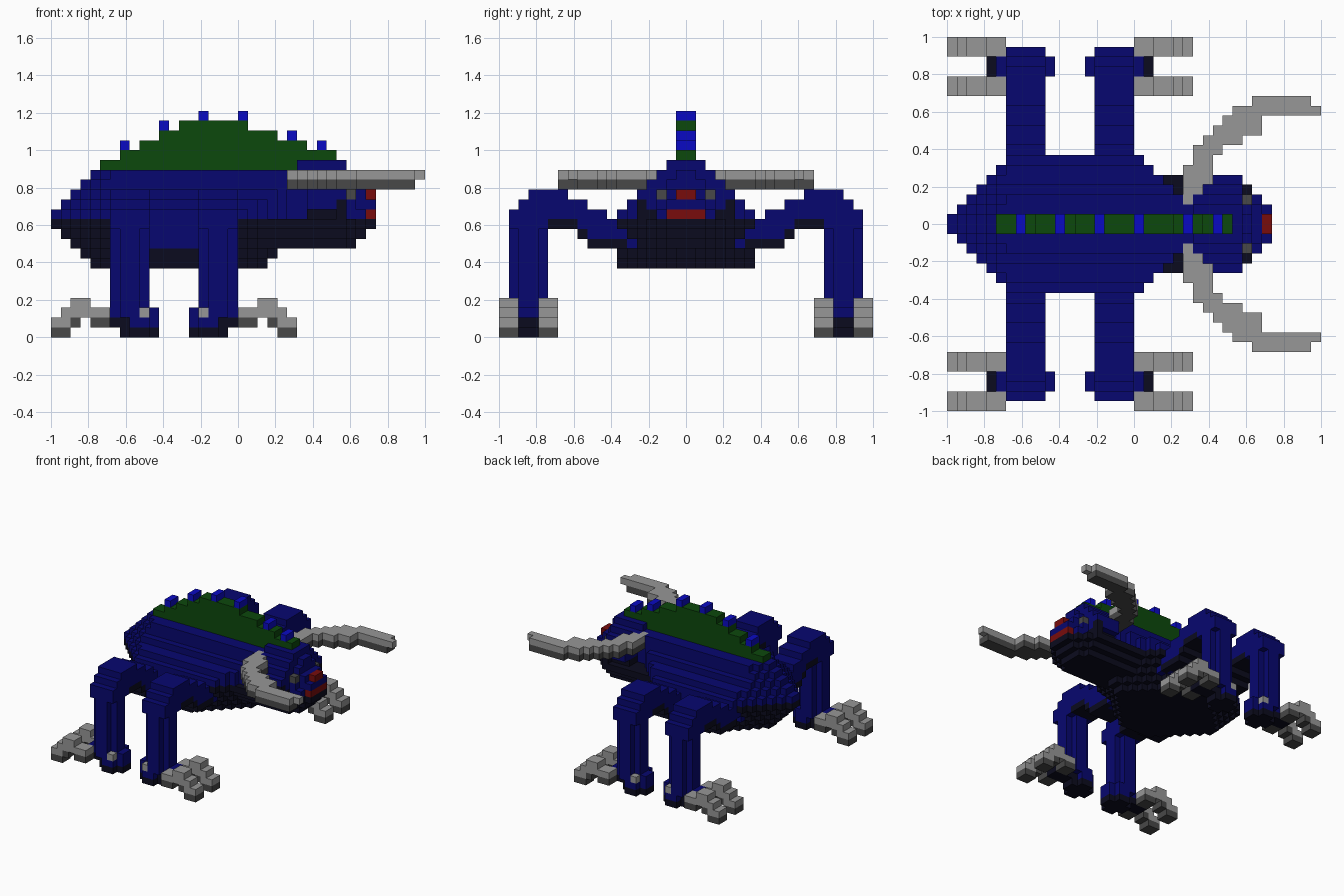
import bpy, bmesh

if "Cube" in bpy.data.objects:
    bpy.data.objects.remove(bpy.data.objects["Cube"], do_unlink=True)

U = 1 / 19  # block size


def material(name, rgb):
    lin = [((c / 255 + 0.055) / 1.055) ** 2.4 if c > 10 else c / 255 / 12.92 for c in rgb]
    m = bpy.data.materials.new(name)
    m.use_nodes = True
    m.diffuse_color = (*lin, 1)
    m.node_tree.nodes["Principled BSDF"].inputs["Base Color"].default_value = (*lin, 1)
    return m


MATS = {
    "blue": material("navy blue", (7, 7, 112)),
    "black": material("blue black", (11, 11, 30)),
    "bright": material("bright blue", (10, 10, 195)),
    "green": material("dark green", (12, 72, 12)),
    "red": material("dark red", (120, 12, 12)),
    "grey": material("light grey", (151, 151, 151)),
    "dark": material("dark grey", (72, 72, 72)),
}

# Six block sides: direction and the four corners
SIDES = [
    ((1, 0, 0), ((1, 0, 0), (1, 1, 0), (1, 1, 1), (1, 0, 1))),
    ((-1, 0, 0), ((0, 0, 0), (0, 0, 1), (0, 1, 1), (0, 1, 0))),
    ((0, 1, 0), ((0, 1, 0), (0, 1, 1), (1, 1, 1), (1, 1, 0))),
    ((0, -1, 0), ((0, 0, 0), (1, 0, 0), (1, 0, 1), (0, 0, 1))),
    ((0, 0, 1), ((0, 0, 1), (1, 0, 1), (1, 1, 1), (0, 1, 1))),
    ((0, 0, -1), ((0, 0, 0), (0, 1, 0), (1, 1, 0), (1, 0, 0))),
]
taken = set()


def fill(cells, colour, x0, x1, y0, y1, z0, z1):
    """Fill a box of blocks with one colour."""
    for i in range(x0, x1):
        for j in range(y0, y1):
            for k in range(z0, z1):
                cells[i, j, k] = colour


def mirrored(cells, flip_x=False, flip_y=False):
    return {(24 - i if flip_x else i, -1 - j if flip_y else j, k): c
            for (i, j, k), c in cells.items()}


def build(name, cells):
    """Make the outer skin of a group of blocks, skipping blocks already used."""
    cells = {p: c for p, c in cells.items() if p not in taken}
    taken.update(cells)
    used = sorted(set(cells.values()))
    bm = bmesh.new()
    verts = {}

    def corner(p):
        if p not in verts:
            verts[p] = bm.verts.new((p[0] * U - 1, p[1] * U, p[2] * U))
        return verts[p]

    for (i, j, k), colour in cells.items():
        for (a, b, c), quad in SIDES:
            if (i + a, j + b, k + c) in cells:
                continue
            f = bm.faces.new([corner((i + q[0], j + q[1], k + q[2])) for q in quad])
            f.material_index = used.index(colour)
    me = bpy.data.meshes.new(name)
    bm.to_mesh(me)
    bm.free()
    for c in used:
        me.materials.append(MATS[c])
    bpy.context.collection.objects.link(bpy.data.objects.new(name, me))


# Body: stacked tapered layers (z, back end, front end, half width)
body = {}
for z, back, front, width in [(7, 4, 22, 7), (8, 3, 23, 7), (9, 2, 24, 7), (10, 1, 25, 7),
                              (11, 0, 26, 7), (12, 0, 26, 7), (13, 1, 26, 6), (14, 2, 26, 4),
                              (15, 3, 26, 3), (16, 4, 26, 3)]:
    for x in range(back, front):
        h = min(width, x - back + 1, front - x)
        low = z < 9 or (z < 12 and not 6 <= x < 19)
        fill(body, "black" if low else "blue", x, x + 1, -h, h, z, z + 1)
fill(body, "blue", 22, 26, -2, 2, 12, 17)
build("body", body)

# Head: tapered dark jaw, stepped skull, snout, mouth and eyes
head = {}
for z, front, width in [(9, 31, 3), (10, 32, 4), (11, 33, 5)]:
    for x in range(20, front):
        h = min(width, front - x + 1)
        fill(head, "black", x, x + 1, -h, h, z, z + 1)
fill(head, "black", 26, 30, -4, 4, 12, 13)
for z, x0, x1, h in [(13, 26, 30, 5), (14, 26, 30, 5), (15, 26, 30, 4), (16, 25, 30, 3),
                     (17, 25, 30, 2), (12, 30, 32, 3), (13, 30, 31, 3), (13, 31, 33, 2),
                     (14, 30, 32, 2), (15, 30, 31, 2), (16, 30, 31, 1)]:
    fill(head, "blue", x0, x1, -h, h, z, z + 1)
fill(head, "red", 31, 33, -2, 2, 12, 13)
fill(head, "red", 31, 32, -2, 2, 11, 12)
fill(head, "red", 32, 33, -1, 1, 14, 15)
for y in (1, -3):
    fill(head, "dark", 30, 31, y, y + 2, 14, 15)
for y in (4, -5):
    fill(head, "black", 29, 30, y, y + 1, 12, 14)
build("head", head)

# Back crest and its spikes
crest = {}
for z, x0, x1 in [(17, 5, 29), (18, 7, 29), (19, 9, 26), (20, 11, 23), (21, 13, 20)]:
    fill(crest, "green", x0, x1, -1, 1, z, z + 1)
build("back_crest", crest)
spikes = {}
for x, z in [(7, 19), (11, 21), (15, 22), (19, 22), (24, 20), (27, 19)]:
    fill(spikes, "bright", x, x + 1, -1, 1, z, z + 1)
build("crest_spikes", spikes)

# Horns: curved path of overlapping blocks with a darker lower layer
horn = {}
for x0, x1, y0, y1 in [(24, 26, 2, 6), (25, 27, 4, 8), (26, 28, 7, 9), (27, 30, 8, 10),
                       (28, 32, 9, 11), (29, 32, 10, 12), (31, 37, 11, 13)]:
    fill(horn, "dark", x0, x1, y0, y1, 15, 16)
    fill(horn, "grey", x0, x1, y0, y1, 16, 17)
fill(horn, "grey", 37, 38, 11, 12, 16, 17)
build("back_horn", horn)
build("front_horn", mirrored(horn, flip_y=True))

# Leg: stepped thigh, rounded shin and foot
leg = {}
for z, y0, y1 in [(9, 6, 10), (10, 6, 11), (11, 7, 18), (12, 8, 18), (13, 10, 17), (14, 12, 16)]:
    fill(leg, "blue", 6, 10, y0, y1, z, z + 1)
for p in list(leg):
    if p[1] < 14 and (p[0], p[1], p[2] - 1) not in leg:
        leg[p] = "black"
fill(leg, "blue", 6, 10, 15, 17, 2, 11)
fill(leg, "blue", 7, 9, 14, 18, 2, 11)
fill(leg, "blue", 7, 11, 15, 17, 1, 3)
fill(leg, "blue", 8, 10, 14, 18, 1, 3)
fill(leg, "blue", 5, 7, 15, 17, 2, 3)
fill(leg, "black", 4, 8, 15, 17, 1, 2)
fill(leg, "black", 7, 11, 15, 17, 0, 1)
fill(leg, "black", 8, 10, 14, 18, 0, 1)
fill(leg, "grey", 9, 10, 17, 18, 2, 3)

# Toes: arched pair beside each foot
toes = {}
for y in (13, 17):
    for colour, x0, x1, z in [("dark", 0, 2, 0), ("grey", 0, 2, 1), ("dark", 2, 3, 1),
                              ("dark", 4, 6, 1), ("grey", 1, 6, 2), ("grey", 2, 4, 3)]:
        fill(toes, colour, x0, x1, y, y + 2, z, z + 1)

for fx, side in ((False, "right"), (True, "left")):
    for fy, end in ((False, "back"), (True, "front")):
        build(f"{end}_{side}_leg", mirrored(leg, fx, fy))
        build(f"{end}_{side}_toes", mirrored(toes, fx, fy))
